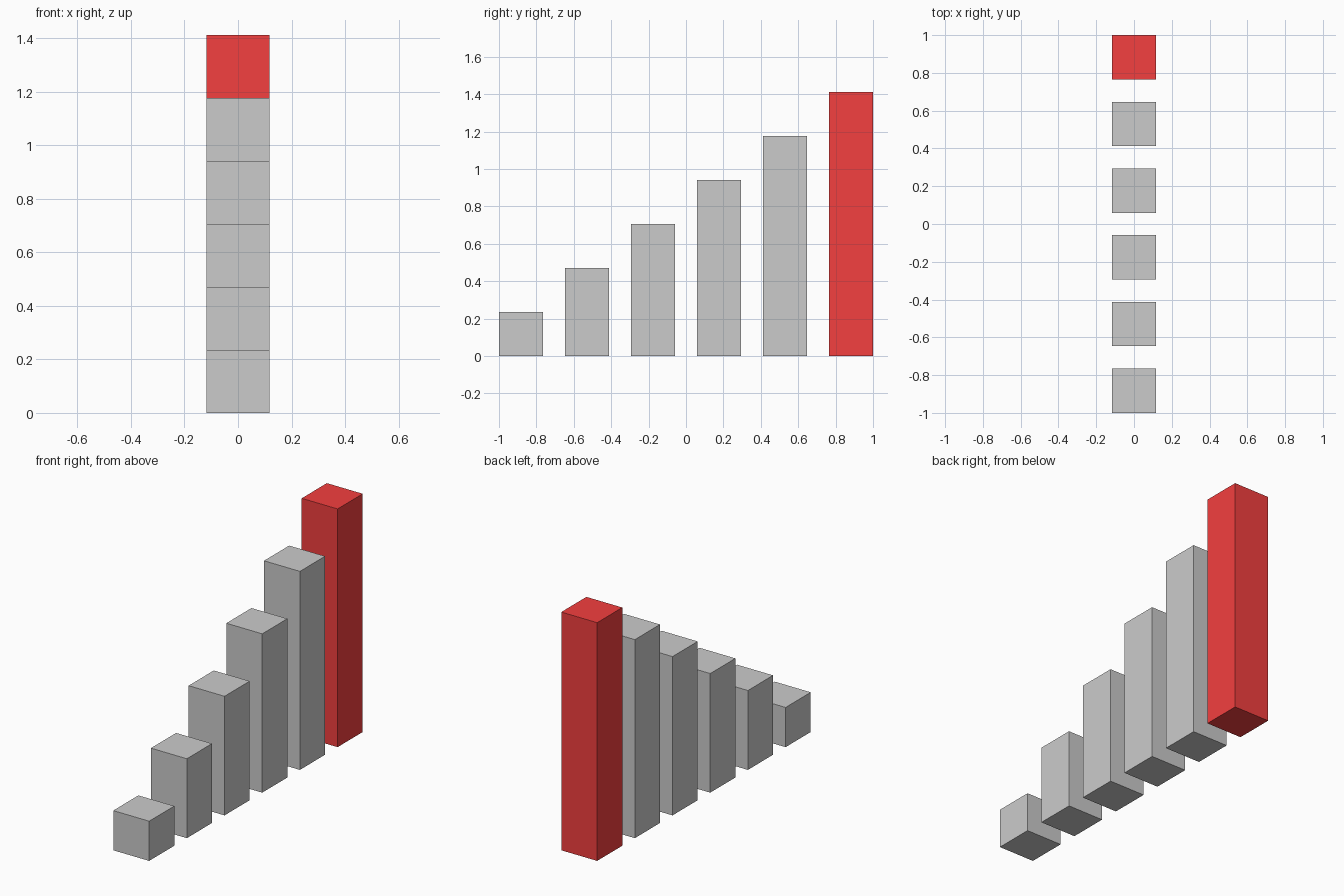
import bpy

if "Cube" in bpy.data.objects:
    bpy.data.objects.remove(bpy.data.objects["Cube"])

COUNT = 6
W = 2 / 8.5          # square bar side; the gaps are half a side
STEP = 1.5 * W

red = bpy.data.materials.new("red")
red.diffuse_color = (0.9, 0.05, 0.05, 1)
red.use_nodes = True
red.node_tree.nodes["Principled BSDF"].inputs["Base Color"].default_value = red.diffuse_color


def bar(name, y, height):
    """Square bar standing on the ground."""
    bpy.ops.mesh.primitive_cube_add(size=1, location=(0, y, height / 2))
    obj = bpy.context.object
    obj.name = name
    obj.scale = (W, W, height)
    bpy.ops.object.transform_apply(location=False, rotation=False, scale=True)
    return obj


# Row of bars, each one side-length taller than the last
for i in range(COUNT):
    tallest = i == COUNT - 1
    obj = bar("tallest_bar" if tallest else f"bar_{i + 1}",
              -1 + W / 2 + i * STEP, W * (i + 1))
    if tallest:
        obj.data.materials.append(red)
